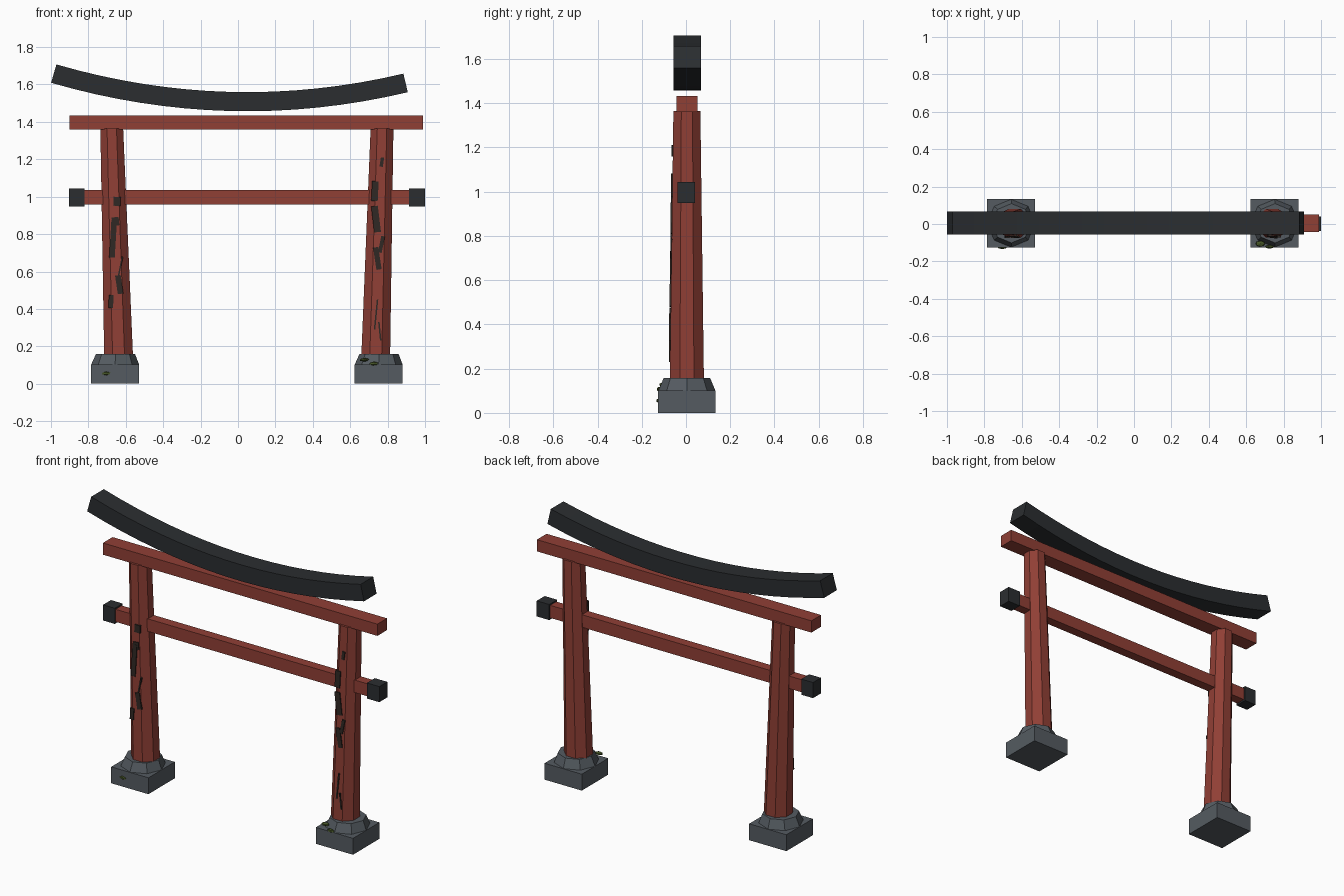
import bpy, bmesh, math
from mathutils import Vector, Matrix

if "Cube" in bpy.data.objects:
    bpy.data.objects.remove(bpy.data.objects["Cube"])


def material(name, rgb):
    m = bpy.data.materials.new(name)
    m.diffuse_color = (*rgb, 1)
    m.use_nodes = True
    m.node_tree.nodes["Principled BSDF"].inputs["Base Color"].default_value = m.diffuse_color
    return m


RED = material("red_paint", (0.28, 0.05, 0.036))
BLACK = material("black_lacquer", (0.024, 0.027, 0.030))
FLAKE = material("bare_wood", (0.03, 0.022, 0.018))
STONE = material("stone", (0.09, 0.105, 0.12))
MOSS = material("moss", (0.06, 0.09, 0.02))


def finish(name, bm, mat):
    bmesh.ops.recalc_face_normals(bm, faces=bm.faces)
    me = bpy.data.meshes.new(name)
    bm.to_mesh(me)
    bm.free()
    me.materials.append(mat)
    ob = bpy.data.objects.new(name, me)
    bpy.context.collection.objects.link(ob)
    return ob


def box(name, x, y, z, mat):
    """Box from (min, max) pairs."""
    bm = bmesh.new()
    bmesh.ops.create_cube(bm, size=1)
    for v in bm.verts:
        v.co = Vector([(a + b) / 2 + c * (b - a) for c, (a, b) in zip(v.co, (x, y, z))])
    return finish(name, bm, mat)


def loft(name, rings, mat):
    """Skin equal-length rings of points and cap both ends."""
    bm = bmesh.new()
    vr = [[bm.verts.new(p) for p in r] for r in rings]
    n = len(vr[0])
    for a, b in zip(vr, vr[1:]):
        for i in range(n):
            bm.faces.new((a[i], a[(i + 1) % n], b[(i + 1) % n], b[i]))
    bm.faces.new(vr[0])
    bm.faces.new(vr[-1])
    return finish(name, bm, mat)


def octagon(cx, cy, z, r, turn):
    return [(cx + r * math.cos(turn + i * math.pi / 4),
             cy + r * math.sin(turn + i * math.pi / 4), z) for i in range(8)]


# Curved top lintel
rings = []
for i in range(17):
    x = -0.985 + 1.881 * i / 16
    z = 1.508 + 0.14 * (x - 0.05) ** 2
    n = Vector((-0.28 * (x - 0.05), 0, 1)).normalized() * 0.051
    c = Vector((x, 0, z))
    rings.append([c + s * n + Vector((0, y, 0))
                  for s, y in ((-1, -0.057), (1, -0.057), (1, 0.067), (-1, 0.067))])
loft("curved_lintel", rings, BLACK)

# Straight beams and end caps
box("upper_beam", (-0.90, 0.99), (-0.043, 0.052), (1.36, 1.433), RED)
box("tie_beam", (-0.86, 0.96), (-0.03, 0.03), (0.958, 1.036), RED)
box("left_beam_cap", (-0.903, -0.822), (-0.038, 0.04), (0.948, 1.045), BLACK)
box("right_beam_cap", (0.914, 1.0), (-0.038, 0.04), (0.948, 1.045), BLACK)

# Tapered leaning pillars on stone bases
PILLARS = {"left": (-0.637, -0.675, -0.657), "right": (0.735, 0.77, 0.752)}
R0, R1, CY = 0.084, 0.066, 0.004
for side, (xb, xt, xs) in PILLARS.items():
    loft(side + "_pillar", [octagon(xb, CY, 0.1, R0, math.pi / 8),
                            octagon(xt, CY, 1.365, R1, math.pi / 8)], RED)
    box(side + "_plinth", (xs - 0.128, xs + 0.128), (-0.126, 0.134), (0, 0.102), STONE)
    loft(side + "_footing", [octagon(xs, CY, 0.10, 0.129, 0),
                             octagon(xs + 0.002, CY, 0.158, 0.105, 0)], STONE)

# Peeling paint flakes on the pillar fronts: x, z, width, height, tilt
FLAKES = [
    (-0.647, 0.975, 0.038, 0.048, 0.05), (-0.655, 0.868, 0.038, 0.045, -0.1),
    (-0.668, 0.775, 0.03, 0.20, 0.06), (-0.635, 0.53, 0.03, 0.10, -0.15),
    (-0.679, 0.44, 0.025, 0.07, 0.05), (-0.63, 0.62, 0.008, 0.12, 0.2),
    (0.769, 1.185, 0.018, 0.05, 0.15), (0.732, 1.03, 0.035, 0.105, 0.05),
    (0.738, 0.88, 0.036, 0.14, -0.12), (0.767, 0.745, 0.02, 0.09, 0.2),
    (0.745, 0.67, 0.028, 0.12, -0.15), (0.738, 0.37, 0.008, 0.16, 0.1),
    (0.758, 0.28, 0.008, 0.10, -0.1),
]
for i, (x, z, w, h, tilt) in enumerate(FLAKES):
    bm = bmesh.new()
    bmesh.ops.create_cube(bm, size=1)
    bm.transform(Matrix.Diagonal((w, 0.012, h, 1)))
    bm.transform(Matrix.Rotation(tilt, 4, 'Y'))
    y = CY - (R0 + (R1 - R0) * (z - 0.1) / 1.265) * math.cos(math.pi / 8)
    bm.transform(Matrix.Translation((x, y, z)))
    finish(f"paint_flake_{i + 1}", bm, FLAKE)

# Moss clumps on the stones: position, radii
CLUMPS = [((-0.705, -0.126, 0.055), (0.026, 0.008, 0.010)),
          ((0.675, -0.105, 0.128), (0.028, 0.018, 0.010)),
          ((0.725, -0.122, 0.107), (0.026, 0.010, 0.012))]
for i, (p, s) in enumerate(CLUMPS):
    bm = bmesh.new()
    bmesh.ops.create_icosphere(bm, subdivisions=1, radius=1)
    bm.transform(Matrix.Translation(p) @ Matrix.Diagonal((*s, 1)))
    finish(f"moss_{i + 1}", bm, MOSS)
